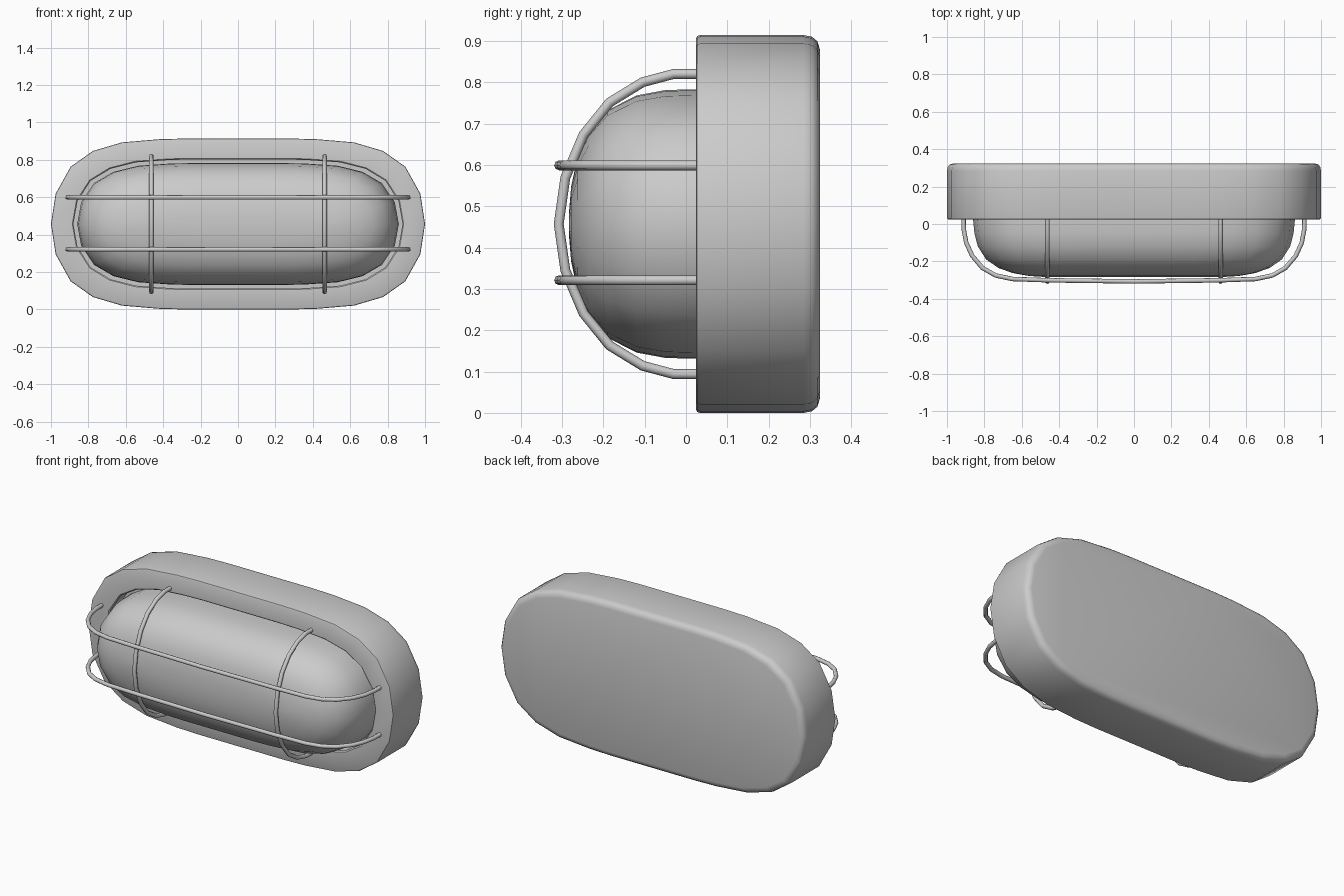
import bpy, bmesh, math

if "Cube" in bpy.data.objects:
    bpy.data.objects.remove(bpy.data.objects["Cube"])

CZ = 0.457  # height of the lamp's long axis

# Quarter of the rounded oblong outline, as fractions of half width / half height
QUARTER = [(1, 0), (.975, .355), (.895, .67), (.775, .855), (.62, .955), (.42, .992), (.28, 1)]
OUTLINE = (QUARTER
           + [(-x, z) for x, z in reversed(QUARTER)]
           + [(-x, -z) for x, z in QUARTER[1:]]
           + [(x, -z) for x, z in reversed(QUARTER[1:])])


def smooth(obj, angle):
    bpy.ops.object.select_all(action='DESELECT')
    obj.select_set(True)
    bpy.context.view_layer.objects.active = obj
    bpy.ops.object.shade_smooth_by_angle(angle=math.radians(angle))


def loft(name, rings, angle):
    """Skin a stack of outlines given as (y, half width, half height)."""
    bm = bmesh.new()
    loops = [[bm.verts.new((u * hx, y, CZ + v * hz)) for u, v in OUTLINE]
             for y, hx, hz in rings]
    n = len(OUTLINE)
    for a, b in zip(loops, loops[1:]):
        for i in range(n):
            j = (i + 1) % n
            bm.faces.new((a[i], a[j], b[j], b[i]))
    bm.faces.new(loops[0])
    bm.faces.new(loops[-1])
    bmesh.ops.recalc_face_normals(bm, faces=bm.faces)
    mesh = bpy.data.meshes.new(name)
    bm.to_mesh(mesh)
    bm.free()
    obj = bpy.data.objects.new(name, mesh)
    bpy.context.collection.objects.link(obj)
    smooth(obj, angle)
    return obj


def wire(name, points, radius=0.012):
    """Round bar along a path, turned into a mesh."""
    curve = bpy.data.curves.new(name, 'CURVE')
    curve.dimensions = '3D'
    curve.bevel_depth = radius
    curve.bevel_resolution = 2
    curve.use_fill_caps = True
    spline = curve.splines.new('POLY')
    spline.points.add(len(points) - 1)
    for p, co in zip(spline.points, points):
        p.co = (*co, 1)
    obj = bpy.data.objects.new(name, curve)
    bpy.context.collection.objects.link(obj)
    bpy.ops.object.select_all(action='DESELECT')
    obj.select_set(True)
    bpy.context.view_layer.objects.active = obj
    bpy.ops.object.convert(target='MESH')
    smooth(bpy.context.object, 50)


# Wall housing: recess floor, recess wall, front rim, side, rounded back
loft("housing", [(.10, .88, .345), (.03, .88, .345), (.024, .886, .351),
                 (.024, .992, .449), (.027, .998, .455), (.034, 1, .457),
                 (.285, 1, .457), (.305, .996, .453), (.318, .985, .442),
                 (.324, .965, .422)], 40)

# Domed lens
loft("lens", [(.10, .86, .326), (.02, .86, .326), (-.05, .853, .324),
              (-.12, .835, .311), (-.19, .79, .275), (-.235, .725, .223),
              (-.262, .65, .165), (-.278, .56, .09), (-.283, .48, .03)], 50)


def mirrored(half):
    return half + [(-a, y) for a, y in reversed(half[:-1])]


# Wire guard: half paths as (distance from centre, y)
upright = mirrored([(.363, .05), (.363, -.03), (.343, -.105), (.294, -.185),
                    (.216, -.248), (.112, -.292), (0, -.308)])
rail = mirrored([(.912, .05), (.91, -.03), (.897, -.10), (.865, -.17), (.81, -.235),
                 (.74, -.275), (.65, -.294), (.45, -.301), (0, -.307)])
for side, s in (("right", 1), ("left", -1)):
    wire("guard_upright_" + side, [(s * .463, y, CZ + a) for a, y in upright])
for level, s in (("upper", 1), ("lower", -1)):
    wire("guard_rail_" + level, [(a, y, CZ + .003 + s * .139) for a, y in rail])
